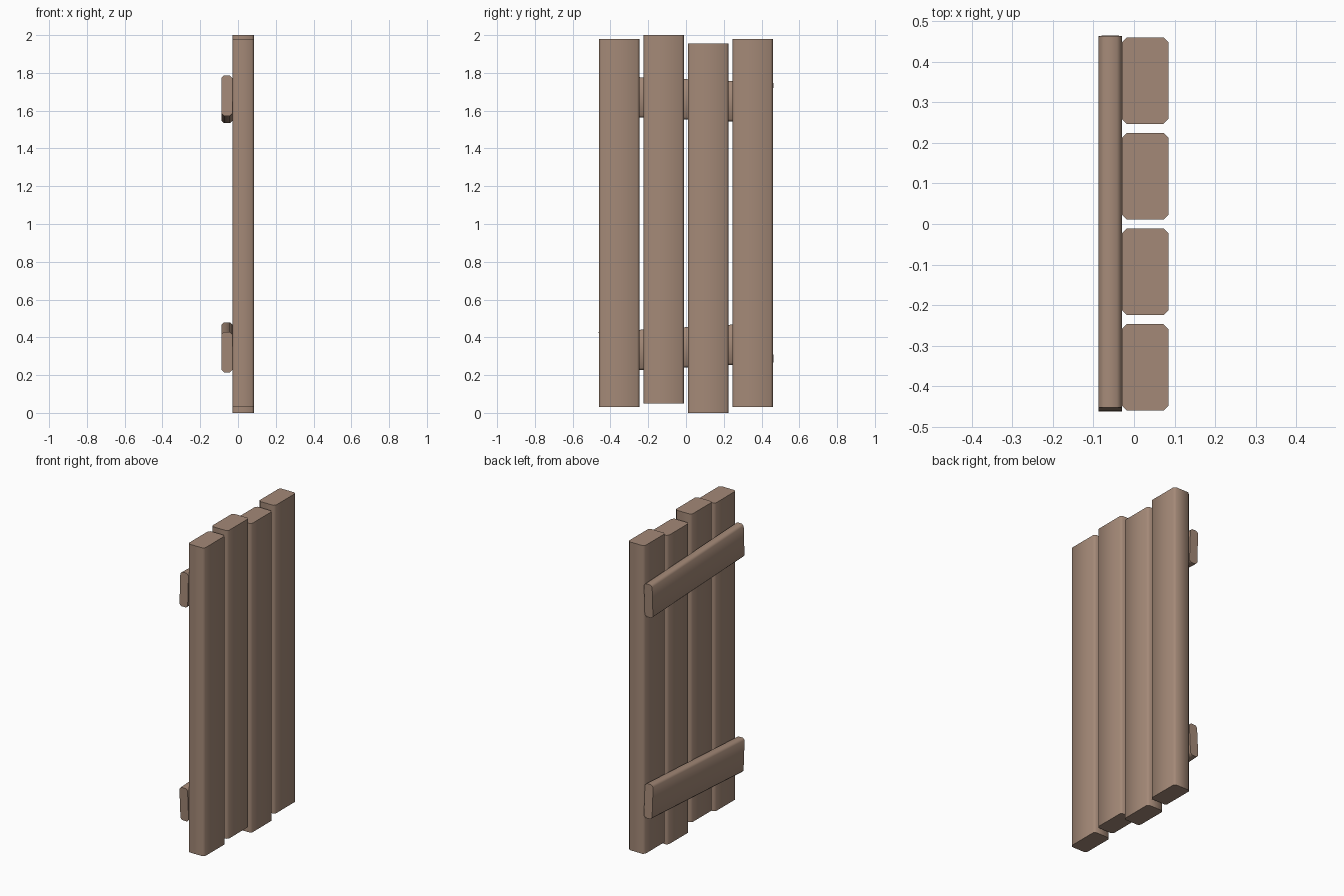
import bpy
import bmesh
import math
from mathutils import Matrix

cube = bpy.data.objects.get("Cube")
if cube:
    bpy.data.objects.remove(cube, do_unlink=True)

wood = bpy.data.materials.new("brown wood")
wood.use_nodes = True
colour = (0.37, 0.25, 0.185, 1)
wood.diffuse_color = colour
wood.node_tree.nodes["Principled BSDF"].inputs["Base Color"].default_value = colour


def board(name, size, centre, axis, tilt=0.0, chamfer=0.012):
    """A beam with its four long edges chamfered and its ends cut square."""
    bm = bmesh.new()
    bmesh.ops.create_cube(bm, size=1)
    bmesh.ops.scale(bm, vec=size, verts=bm.verts)
    long_edges = [e for e in bm.edges
                  if abs((e.verts[0].co - e.verts[1].co)[axis]) > size[axis] / 2]
    bmesh.ops.bevel(bm, geom=long_edges, offset=chamfer, segments=1,
                    affect='EDGES')
    bmesh.ops.transform(bm, matrix=Matrix.Rotation(tilt, 4, 'X'), verts=bm.verts)
    mesh = bpy.data.meshes.new(name)
    bm.to_mesh(mesh)
    bm.free()
    mesh.materials.append(wood)
    obj = bpy.data.objects.new(name, mesh)
    obj.location = centre
    bpy.context.collection.objects.link(obj)
    bpy.ops.object.select_all(action='DESELECT')
    obj.select_set(True)
    bpy.context.view_layer.objects.active = obj
    bpy.ops.object.shade_smooth_by_angle(angle=math.radians(60))
    return obj


# Upright planks, uneven in height
spans = [(0.03, 1.98), (0.05, 2.0), (0.0, 1.955), (0.03, 1.98)]
for i, (low, high) in enumerate(spans):
    board(f"plank_{i + 1}", (0.115, 0.213, high - low),
          (0.0275, (i - 1.5) * 0.2355, (low + high) / 2), axis=2)

# Slightly crooked cross battens on the rear face
for name, z, slope in (("upper_batten", 1.66, -0.042),
                       ("lower_batten", 0.347, 0.056)):
    board(name, (0.057, 0.916, 0.213), (-0.0585, 0.001, z), axis=1,
          tilt=math.atan(slope))
